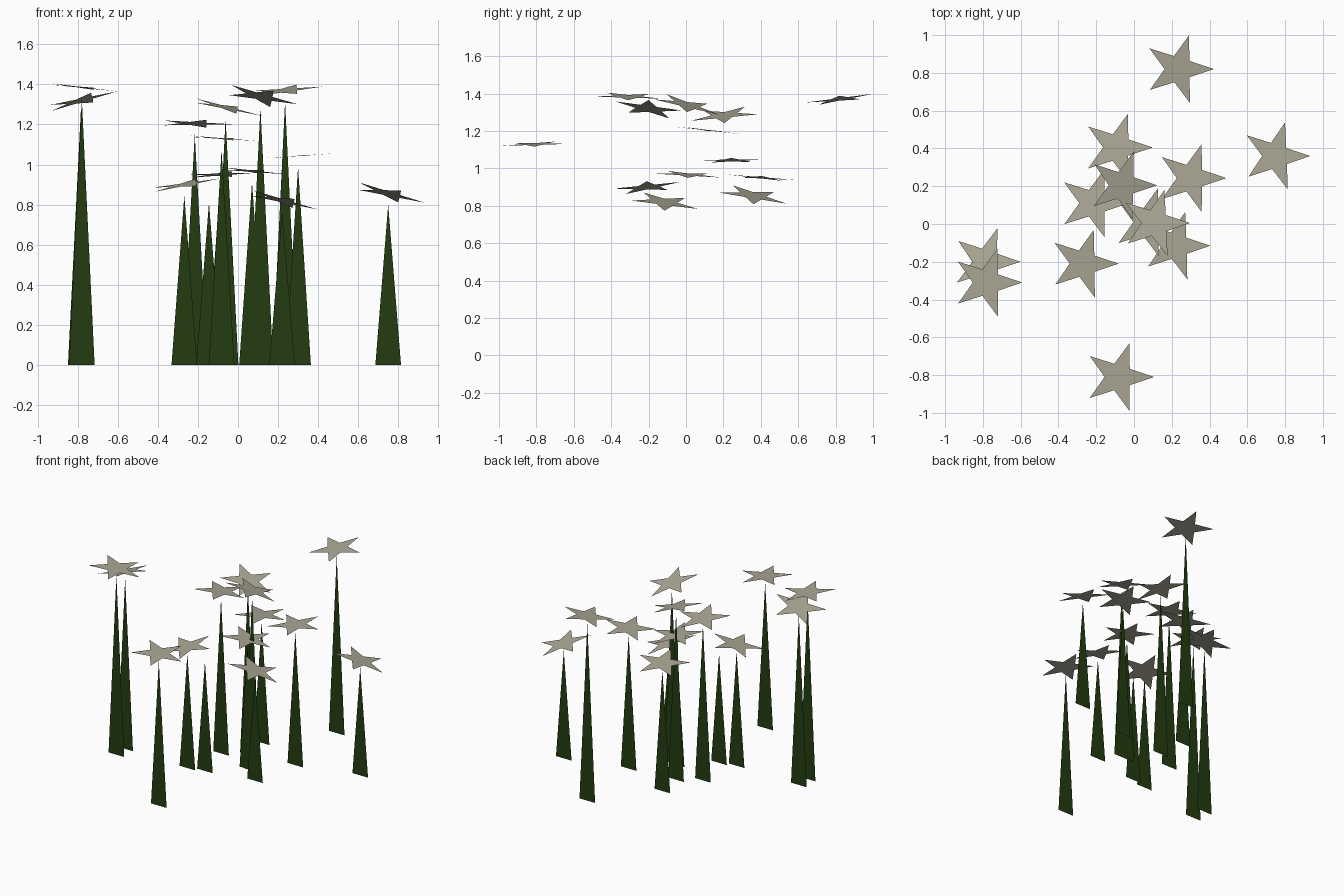
import bpy
import math
from mathutils import Euler

cube = bpy.data.objects.get("Cube")
if cube:
    bpy.data.objects.remove(cube, do_unlink=True)

RADIUS = 0.189       # flower tip radius
NOTCH = 0.39         # notch radius as a share of the tip radius
HALF_WIDTH = 0.064   # half of a blade's base
GAP = 0.055          # space between blade tip and flower


def make_material(name, color):
    mat = bpy.data.materials.new(name)
    mat.use_nodes = True
    mat.diffuse_color = (*color, 1)
    shader = next(n for n in mat.node_tree.nodes if n.type == "BSDF_PRINCIPLED")
    shader.inputs["Base Color"].default_value = (*color, 1)
    shader.inputs["Roughness"].default_value = 0.9
    return mat


def flat_shape(name, points, mat):
    """One flat polygon as an object."""
    mesh = bpy.data.meshes.new(name)
    mesh.from_pydata(points, [], [range(len(points))])
    mesh.materials.append(mat)
    obj = bpy.data.objects.new(name, mesh)
    bpy.context.collection.objects.link(obj)
    return obj


def blade(index, x, y, height):
    """Tall upright triangle facing the front."""
    points = [(-HALF_WIDTH, 0, 0), (HALF_WIDTH, 0, 0), (0, 0, height)]
    flat_shape(f"stem_{index}", points, green).location = (x, y, 0)


def star(index, x, y, z, slope_x, slope_y):
    """Five-pointed flower, tilted by its slopes along x and y."""
    points = []
    for i in range(10):
        r = RADIUS * (NOTCH if i % 2 else 1)
        angle = i * math.pi / 5
        points.append((r * math.cos(angle), r * math.sin(angle), 0))
    obj = flat_shape(f"star_flower_{index}", points, cream)
    obj.location = (x, y, z)
    obj.rotation_euler = Euler((math.atan(slope_y), -math.atan(slope_x), 0))


green = make_material("dark_green", (0.017, 0.046, 0.0055))
cream = make_material("dusty_cream", (0.41, 0.39, 0.305))

# Each plant: x, y, flower height, slope along x, slope along y
plants = [
    (0.235, 0.82, 1.37, 0.10, 0.13),
    (-0.09, 0.405, 0.95, 0.05, -0.08),
    (0.75, 0.36, 0.855, -0.25, -0.17),
    (0.30, 0.243, 1.043, 0.07, 0.01),
    (-0.062, 0.205, 1.285, -0.23, 0.10),
    (-0.216, 0.11, 1.205, -0.02, -0.11),
    (0.07, 0.01, 0.967, -0.09, -0.06),
    (0.112, 0.005, 1.34, -0.21, -0.24),
    (0.22, -0.115, 0.82, -0.25, -0.13),
    (-0.785, -0.2, 1.32, 0.25, -0.14),
    (-0.78, -0.31, 1.385, -0.11, -0.03),
    (-0.268, -0.21, 0.90, 0.17, 0.10),
    (-0.082, -0.81, 1.13, -0.07, 0.03),
]
for number, (x, y, z, slope_x, slope_y) in enumerate(plants, 1):
    blade(number, x, y, z - GAP)
    star(number, x, y, z, slope_x, slope_y)

# One bare blade without a flower
blade("bare", -0.145, -0.18, 0.81)
